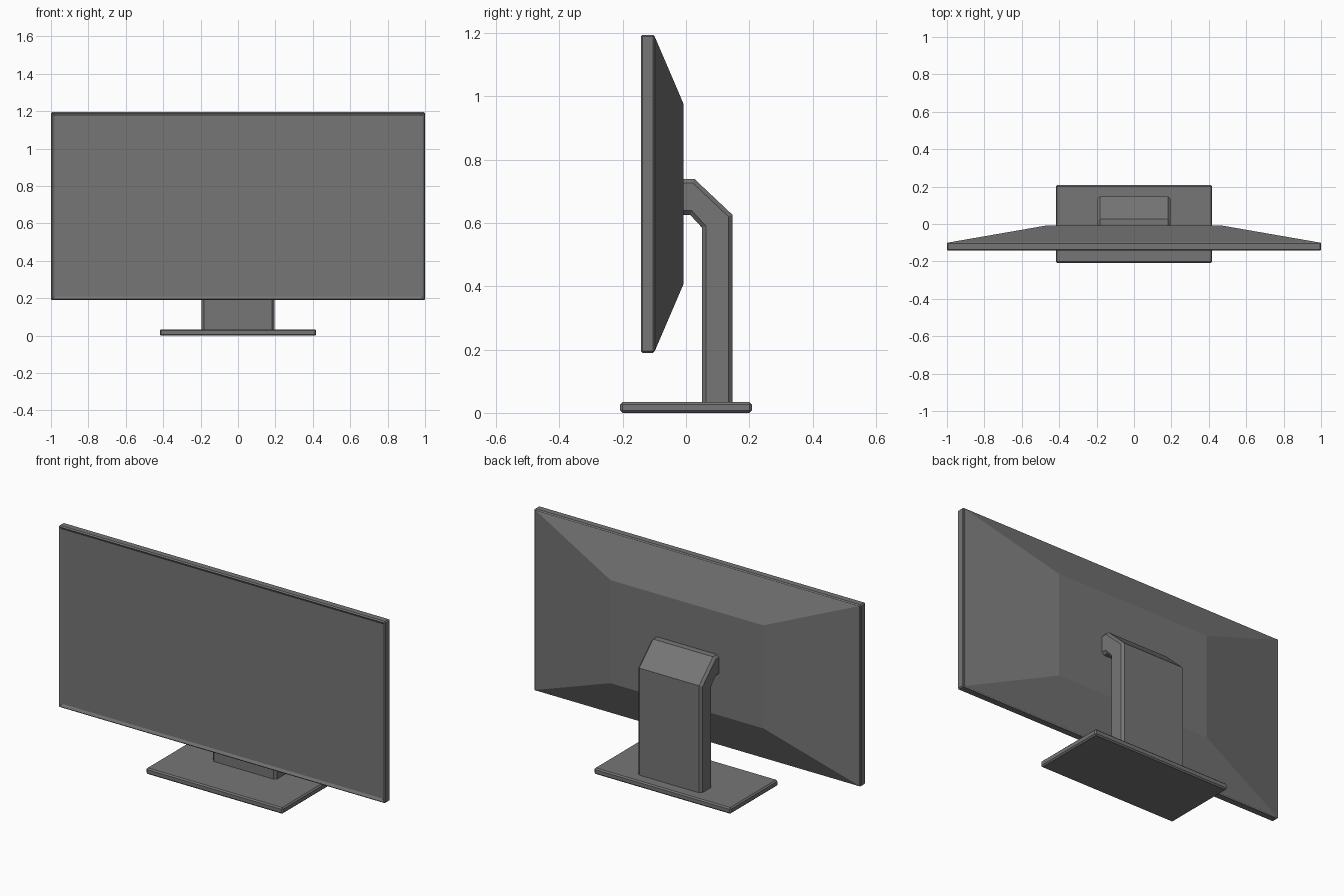
import bpy, bmesh
from math import radians

if "Cube" in bpy.data.objects:
    bpy.data.objects.remove(bpy.data.objects["Cube"])

# Dark plastic
plastic = bpy.data.materials.new("dark_plastic")
plastic.diffuse_color = (0.18, 0.18, 0.18, 1)
plastic.use_nodes = True
plastic.node_tree.nodes["Principled BSDF"].inputs["Base Color"].default_value = plastic.diffuse_color


def make(name, bm):
    bmesh.ops.recalc_face_normals(bm, faces=bm.faces)
    me = bpy.data.meshes.new(name)
    bm.to_mesh(me)
    bm.free()
    me.materials.append(plastic)
    ob = bpy.data.objects.new(name, me)
    bpy.context.collection.objects.link(ob)
    return ob


def box(x, y0, y1, z0, z1, bevel):
    """Chamfered box centred on x = 0."""
    bm = bmesh.new()
    bmesh.ops.create_cube(bm, size=1)
    for v in bm.verts:
        v.co = (v.co.x * 2 * x, y0 if v.co.y < 0 else y1, z0 if v.co.z < 0 else z1)
    bmesh.ops.bevel(bm, geom=bm.edges[:], offset=bevel, segments=1, affect='EDGES')
    return bm


# Base plate
make("base_plate", box(0.418, -0.208, 0.208, 0.0, 0.034, 0.007))

# Display panel with a bezel sloping in to a shallow recessed screen
bm = box(1.0, -0.143, -0.098, 0.19, 1.195, 0.006)
bm.normal_update()
front = min(bm.faces, key=lambda f: f.calc_center_median().y)
bmesh.ops.inset_region(bm, faces=[front], thickness=0.02, depth=-0.008)
make("display_panel", bm)

# Tapered rear housing
bm = bmesh.new()
bmesh.ops.create_cube(bm, size=1)
for v in bm.verts:
    back = v.co.y > 0
    hx, y, hz = (0.468, -0.008, 0.285) if back else (0.998, -0.1, 0.5)
    v.co = (hx if v.co.x > 0 else -hx, y, 0.692 + (hz if v.co.z > 0 else -hz))
make("rear_housing", bm)

# Bent stand: side profile (y, z) extruded across x
profile = [(-0.03, 0.74), (0.026, 0.74), (0.147, 0.626), (0.147, 0.015),
           (0.05, 0.015), (0.05, 0.586), (0.013, 0.626), (-0.03, 0.626)]
bm = bmesh.new()
face = bm.faces.new([bm.verts.new((-0.196, y, z)) for y, z in profile])
new = bmesh.ops.extrude_face_region(bm, geom=[face])["geom"]
bmesh.ops.translate(bm, vec=(0.392, 0, 0),
                    verts=[g for g in new if isinstance(g, bmesh.types.BMVert)])
stand = make("stand", bm)
mod = stand.modifiers.new("chamfer", 'BEVEL')
mod.width, mod.segments = 0.013, 1
mod.limit_method, mod.angle_limit = 'ANGLE', radians(60)
